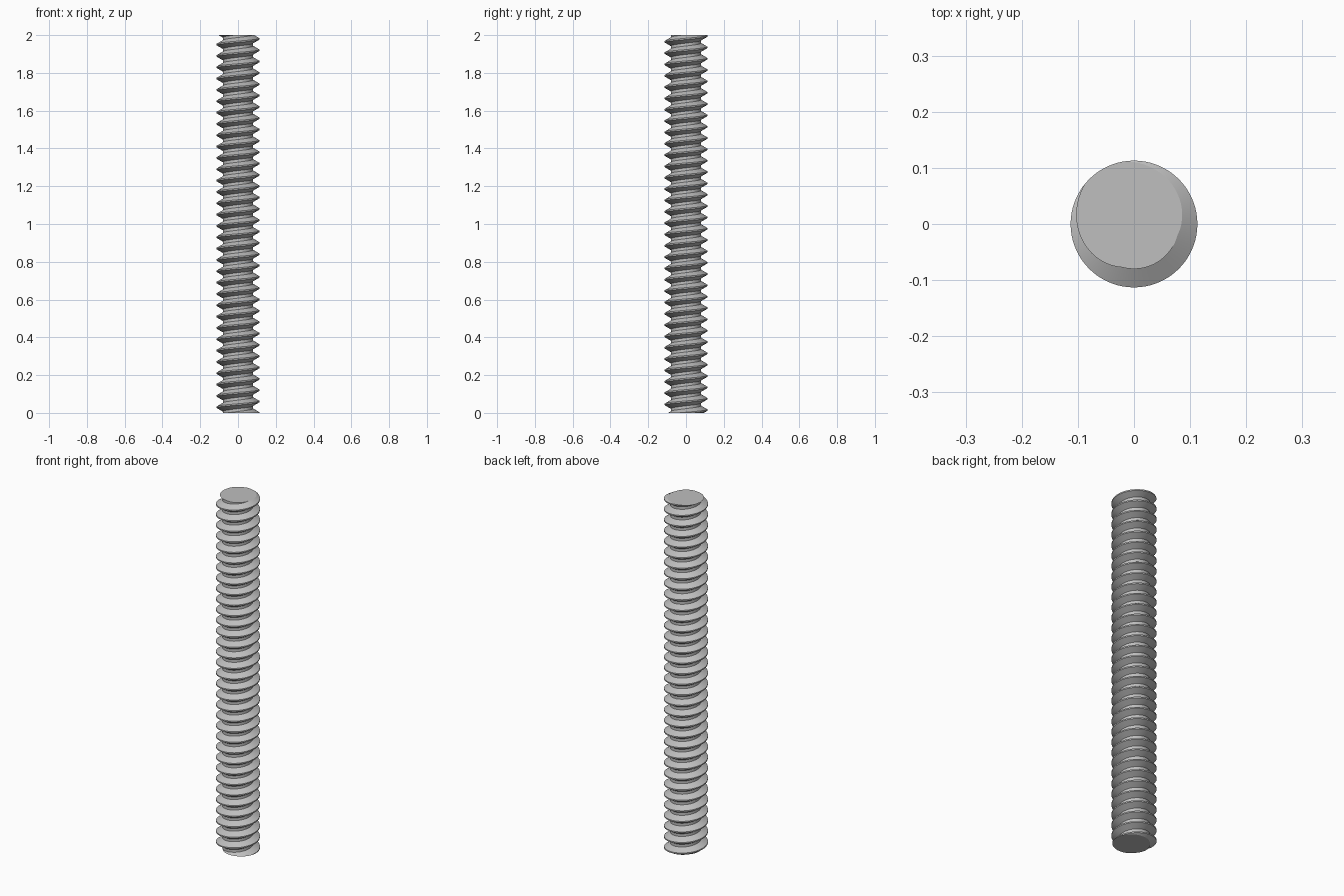
import bpy
import bmesh
import math

cube = bpy.data.objects.get("Cube")
if cube:
    bpy.data.objects.remove(cube, do_unlink=True)

LENGTH = 2.0
PITCH = 0.06
CREST, ROOT = 0.113, 0.08
SEGMENTS = 72
TURNS = 38

# One pitch of thread profile: (height, radius)
profile = [(-0.0035, CREST), (0.0035, CREST), (0.0225, ROOT), (0.0375, ROOT)]

steel = bpy.data.materials.new("steel grey")
steel.use_nodes = True
colour = (0.52, 0.52, 0.52, 1.0)
steel.diffuse_color = colour
steel.node_tree.nodes["Principled BSDF"].inputs["Base Color"].default_value = colour

# Right-handed thread: each column of profile points climbs with its angle
bm = bmesh.new()
columns = []
for i in range(SEGMENTS):
    angle = math.tau * i / SEGMENTS
    column = []
    for turn in range(-2, TURNS - 2):
        for height, radius in profile:
            z = PITCH * (turn + i / SEGMENTS) + height
            column.append(bm.verts.new((radius * math.cos(angle), radius * math.sin(angle), z)))
    columns.append(column)

# The last column joins the first one a full pitch higher
for i, column in enumerate(columns):
    last = i == SEGMENTS - 1
    neighbour = columns[0][len(profile):] if last else columns[i + 1]
    for k in range(len(neighbour) - 1):
        bm.faces.new((column[k], neighbour[k], neighbour[k + 1], column[k + 1]))

# Saw both ends off flat and cap them
for height, direction in ((0.0, -1), (LENGTH, 1)):
    cut = bmesh.ops.bisect_plane(
        bm, geom=bm.verts[:] + bm.edges[:] + bm.faces[:], dist=1e-6,
        plane_co=(0, 0, height), plane_no=(0, 0, direction), clear_outer=True)
    rim = [e for e in cut["geom_cut"] if isinstance(e, bmesh.types.BMEdge) and e.is_boundary]
    bmesh.ops.edgeloop_fill(bm, edges=rim)
bmesh.ops.recalc_face_normals(bm, faces=bm.faces[:])

mesh = bpy.data.meshes.new("threaded_rod")
bm.to_mesh(mesh)
bm.free()
mesh.materials.append(steel)
rod = bpy.data.objects.new("threaded_rod", mesh)
bpy.context.collection.objects.link(rod)

bpy.ops.object.select_all(action='DESELECT')
rod.select_set(True)
bpy.context.view_layer.objects.active = rod
bpy.ops.object.shade_smooth_by_angle(angle=math.radians(30))
